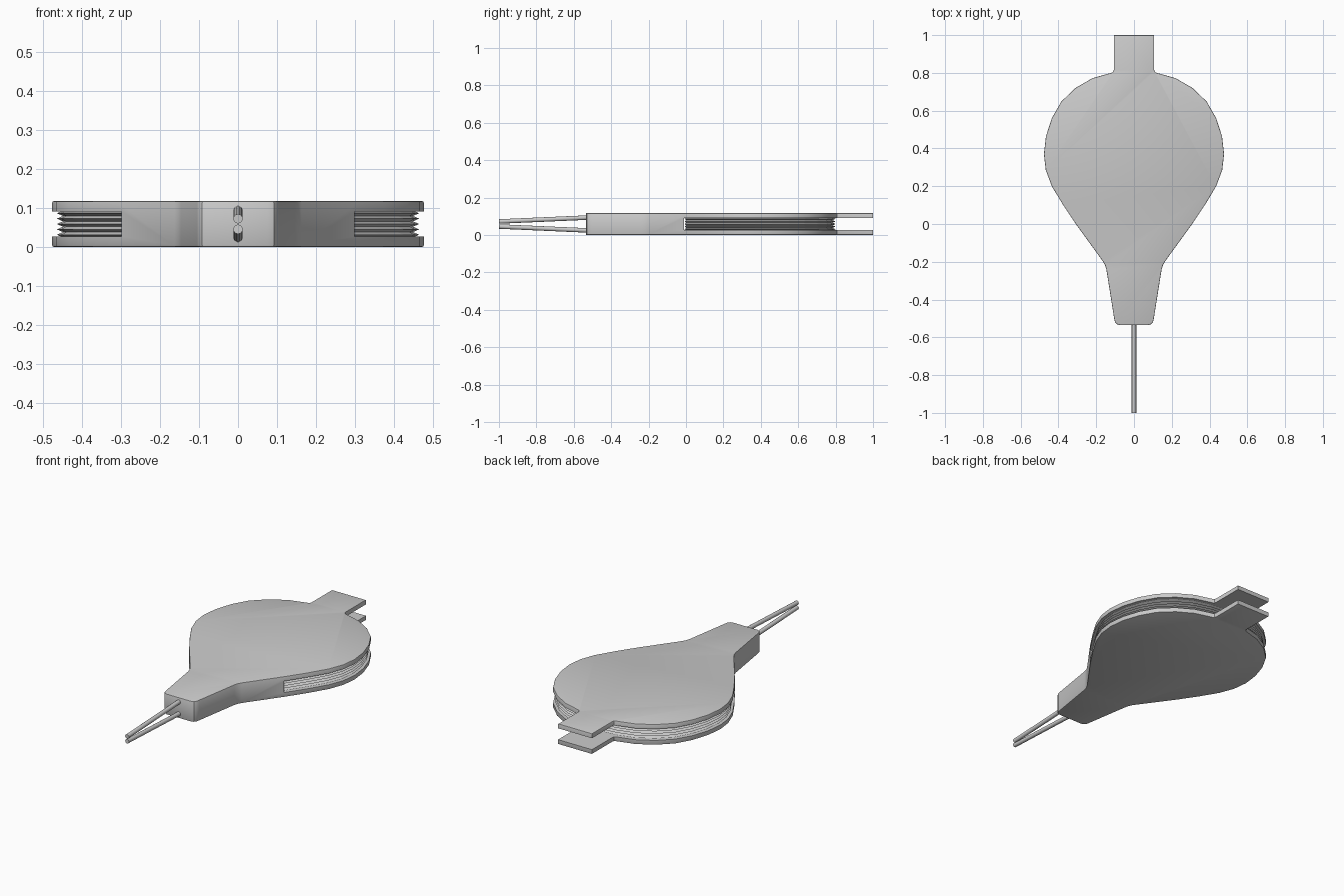
import bpy, bmesh, math
from mathutils import Vector

if "Cube" in bpy.data.objects:
    bpy.data.objects.remove(bpy.data.objects["Cube"])

H, PLATE = 0.117, 0.026          # overall height, board thickness
SEAM = -0.012                    # y where the solid neck meets the bellows

# half outlines (x >= 0), running from the back towards the nozzle
HANDLE = [(0.107, 1.0), (0.107, 0.816), (0.11, 0.807), (0.118, 0.801)]
BOWL = [(0.22, 0.772), (0.31, 0.72), (0.385, 0.648), (0.435, 0.56),
        (0.466, 0.465), (0.477, 0.37), (0.467, 0.285), (0.435, 0.2),
        (0.375, 0.1)]
NECK = [(0.308, 0.0), (0.163, -0.2), (0.153, -0.219), (0.146, -0.242),
        (0.105, -0.5), (0.101, -0.518), (0.092, -0.53), (0.076, -0.535)]


def mirrored(half):
    return half + [(-x, y) for x, y in reversed(half) if x > 1e-6]


def finish(name, bm, angle=None):
    bmesh.ops.recalc_face_normals(bm, faces=bm.faces[:])
    me = bpy.data.meshes.new(name)
    bm.to_mesh(me)
    bm.free()
    ob = bpy.data.objects.new(name, me)
    bpy.context.collection.objects.link(ob)
    if angle:
        smooth(ob, angle)
    return ob


def smooth(ob, angle):
    bpy.ops.object.select_all(action='DESELECT')
    ob.select_set(True)
    bpy.context.view_layer.objects.active = ob
    bpy.ops.object.shade_smooth_by_angle(angle=math.radians(angle))


def loft(layers):
    """Stack of matching (outline, z) rings, capped at both ends."""
    bm = bmesh.new()
    rings = [[bm.verts.new((x, y, z)) for x, y in pts] for pts, z in layers]
    for a, b in zip(rings, rings[1:]):
        for i in range(len(a)):
            j = (i + 1) % len(a)
            bm.faces.new((a[i], a[j], b[j], b[i]))
    bm.faces.new(rings[0])
    bm.faces.new(rings[-1])
    return bm


def inset(half, d):
    """Move a half outline inwards by d along its normals."""
    out = []
    for i, p in enumerate(half):
        a = Vector(half[max(i - 1, 0)])
        b = Vector(half[min(i + 1, len(half) - 1)])
        t = (b - a).normalized()
        x, y = Vector(p) + Vector((t.y, -t.x)) * d
        out.append((x, y))
    return out


# Boards and solid neck: one rounded slab with a slot cut through the back
outline = mirrored(HANDLE + BOWL + NECK)
bm = loft([(outline, 0), (outline, H)])
rims = [e for e in bm.edges if abs(e.verts[0].co.z - e.verts[1].co.z) < 1e-6]
bmesh.ops.recalc_face_normals(bm, faces=bm.faces[:])
bmesh.ops.bevel(bm, geom=rims, offset=0.004, segments=2, profile=0.5,
                affect='EDGES', clamp_overlap=True)
boards = finish("boards_and_neck", bm)

slot = [(-0.7, SEAM), (0.7, SEAM), (0.7, 1.2), (-0.7, 1.2)]
cutter = finish("slot_cutter", loft([(slot, PLATE), (slot, H - PLATE)]))
cutter.hide_render = True
mod = boards.modifiers.new("slot", 'BOOLEAN')
mod.operation, mod.solver, mod.object = 'DIFFERENCE', 'EXACT', cutter
bpy.context.view_layer.objects.active = boards
bpy.ops.object.modifier_apply(modifier=mod.name)
bpy.data.objects.remove(cutter)
smooth(boards, 30)

# Pleated bellows between the boards
half = [(0.0, 0.812), (0.118, 0.801)] + BOWL + [(0.3, SEAM)]
half[-1] = (0.299, SEAM - 0.002)
PLEATS = 5
z0, z1 = PLATE - 0.002, H - PLATE + 0.002
layers = []
for i in range(2 * PLEATS + 1):
    ring = inset(half, 0.012 if i % 2 else 0.028)
    ring[0] = (0.0, ring[0][1])
    layers.append((mirrored(ring), z0 + (z1 - z0) * i / (2 * PLEATS)))
finish("bellows", loft(layers))

# Two converging nozzle rods
for name, za, zb in (("upper_rod", 0.094, 0.072), ("lower_rod", 0.023, 0.045)):
    a, b = Vector((0, -0.5, za)), Vector((0, -0.9995, zb))
    bm = bmesh.new()
    bmesh.ops.create_cone(bm, cap_ends=True, segments=16, radius1=0.012,
                          radius2=0.012, depth=(b - a).length)
    rot = (b - a).to_track_quat('Z', 'Y').to_matrix()
    bmesh.ops.rotate(bm, verts=bm.verts[:], cent=(0, 0, 0), matrix=rot)
    bmesh.ops.translate(bm, verts=bm.verts[:], vec=(a + b) / 2)
    finish(name, bm, 40)
